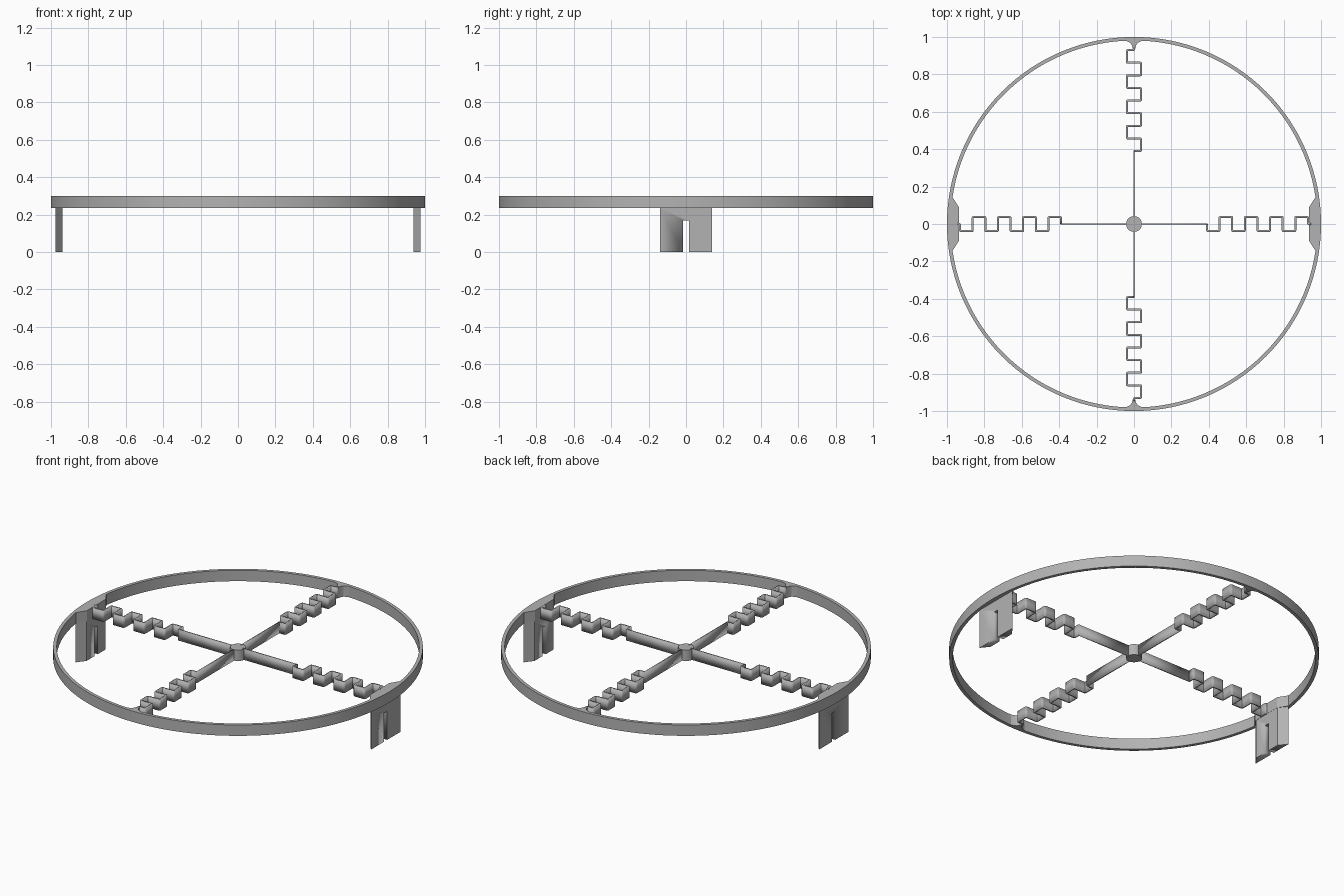
import bpy, bmesh, math
from mathutils import Matrix, Vector

if "Cube" in bpy.data.objects:
    bpy.data.objects.remove(bpy.data.objects["Cube"], do_unlink=True)

BASE, TOP = 0.235, 0.30      # height band of ring and spokes
OUTER, INNER = 1.0, 0.981    # ring radii

grey = bpy.data.materials.new("plain grey")
grey.use_nodes = True
colour = (0.45, 0.45, 0.45, 1)
grey.diffuse_color = colour
grey.node_tree.nodes["Principled BSDF"].inputs["Base Color"].default_value = colour


def finish(name, bm, turn=0.0, smooth=True):
    """Turn a bmesh into an object, rotated about the hub."""
    bmesh.ops.rotate(bm, verts=bm.verts, cent=(0, 0, 0),
                     matrix=Matrix.Rotation(turn, 3, "Z"))
    mesh = bpy.data.meshes.new(name)
    bm.to_mesh(mesh)
    bm.free()
    mesh.materials.append(grey)
    obj = bpy.data.objects.new(name, mesh)
    bpy.context.collection.objects.link(obj)
    bpy.ops.object.select_all(action="DESELECT")
    obj.select_set(True)
    bpy.context.view_layer.objects.active = obj
    if smooth:
        bpy.ops.object.shade_smooth_by_angle(angle=math.radians(30))
    return obj


def prism(name, outline, z0, z1, turn=0.0):
    """Extrude a closed outline upward."""
    bm = bmesh.new()
    face = bm.faces.new([bm.verts.new((x, y, z0)) for x, y in outline])
    up = bmesh.ops.extrude_face_region(bm, geom=[face])["geom"]
    bmesh.ops.translate(bm, vec=(0, 0, z1 - z0),
                        verts=[v for v in up if isinstance(v, bmesh.types.BMVert)])
    bmesh.ops.recalc_face_normals(bm, faces=bm.faces)
    return finish(name, bm, turn)


def circle(radius, count):
    steps = [2 * math.pi * i / count for i in range(count)]
    return [(radius * math.cos(a), radius * math.sin(a)) for a in steps]


def arc(radius, half_width, count=12):
    """Points on the ring from -half_width to +half_width around +x."""
    a = math.asin(half_width / radius)
    angles = [a * (2 * i / count - 1) for i in range(count + 1)]
    return [(radius * math.cos(t), radius * math.sin(t)) for t in angles]


def rounded(points, radius):
    """Replace each inner corner of a path by a short bend."""
    path = [Vector(p) for p in points]
    out = [path[0]]
    for before, corner, after in zip(path, path[1:], path[2:]):
        a = corner + (before - corner).normalized() * radius
        b = corner + (after - corner).normalized() * radius
        for t in (0, 0.33, 0.67, 1):
            out.append(a * (1 - t) ** 2 + corner * 2 * t * (1 - t) + b * t * t)
    return out + [path[-1]]


def strip(name, path, thickness, turn):
    """Thin upright wall along a path."""
    bm = bmesh.new()
    low = [bm.verts.new((x, y, BASE)) for x, y in path]
    high = [bm.verts.new((x, y, TOP)) for x, y in path]
    for i in range(len(path) - 1):
        bm.faces.new((low[i], low[i + 1], high[i + 1], high[i]))
    obj = finish(name, bm, turn)
    mod = obj.modifiers.new("thickness", "SOLIDIFY")
    mod.thickness = thickness
    mod.offset = 0
    mod.use_even_offset = True
    bpy.ops.object.modifier_apply(modifier=mod.name)


# Outer ring
bm = bmesh.new()
loops = [[bm.verts.new((x, y, z)) for x, y in circle(r, 128)]
         for r, z in ((OUTER, BASE), (OUTER, TOP), (INNER, TOP), (INNER, BASE))]
for k in range(4):
    a, b = loops[k], loops[(k + 1) % 4]
    for i in range(128):
        j = (i + 1) % 128
        bm.faces.new((a[i], a[j], b[j], b[i]))
bmesh.ops.recalc_face_normals(bm, faces=bm.faces)
finish("outer_ring", bm)

# Hub
prism("hub", circle(0.042, 48), BASE, TOP)

# Zigzag spring path, shared by all four spokes
START, STEP, SWING = 0.39, 0.0675, 0.038
zigzag = [(START - 0.005, 0), (START, 0)]
side = -SWING
for k in range(8):
    zigzag += [(START + STEP * k, side), (START + STEP * (k + 1), side)]
    side = -side
zigzag += [(START + STEP * 8, 0), (0.945, 0)]
zigzag = rounded(zigzag[1:], 0.007)

for k, where in enumerate(("left", "back", "right", "front")):
    turn = k * math.pi / 2
    strip(where + "_spoke", [(0.03, 0), (START + 0.003, 0)], 0.008, turn)
    strip(where + "_spring", zigzag, 0.011, turn)

    if k % 2:
        # Flared joint between spring and ring
        flare = [(0.935, 0.006), (0.955, 0.011), (0.968, 0.019), (0.975, 0.032)]
        outline = [(x, -y) for x, y in flare] + arc(INNER + 0.001, 0.05, 6) + flare[::-1]
        prism(where + "_flare", outline, BASE, TOP, turn)
        continue

    # Thickened pad on the inside of the ring
    prism(where + "_pad", [(0.936, -0.09)] + arc(INNER + 0.001, 0.145) + [(0.936, 0.09)],
          BASE, TOP, turn)

    # Hanging leg with a slot cut up from its lower edge
    leg = prism(where + "_leg", [(0.937, -0.09), (0.975, -0.139),
                                 (0.975, 0.139), (0.937, 0.09)], 0, BASE, turn)
    cutter = prism("slot_cutter", [(0.9, -0.015), (1, -0.015), (1, 0.015), (0.9, 0.015)],
                   -0.1, 0.17, turn)
    cutter.hide_render = True
    cut = leg.modifiers.new("slot", "BOOLEAN")
    cut.operation = "DIFFERENCE"
    cut.solver = "EXACT"
    cut.object = cutter
    bpy.context.view_layer.objects.active = leg
    bpy.ops.object.modifier_apply(modifier=cut.name)
    bpy.data.objects.remove(cutter, do_unlink=True)
